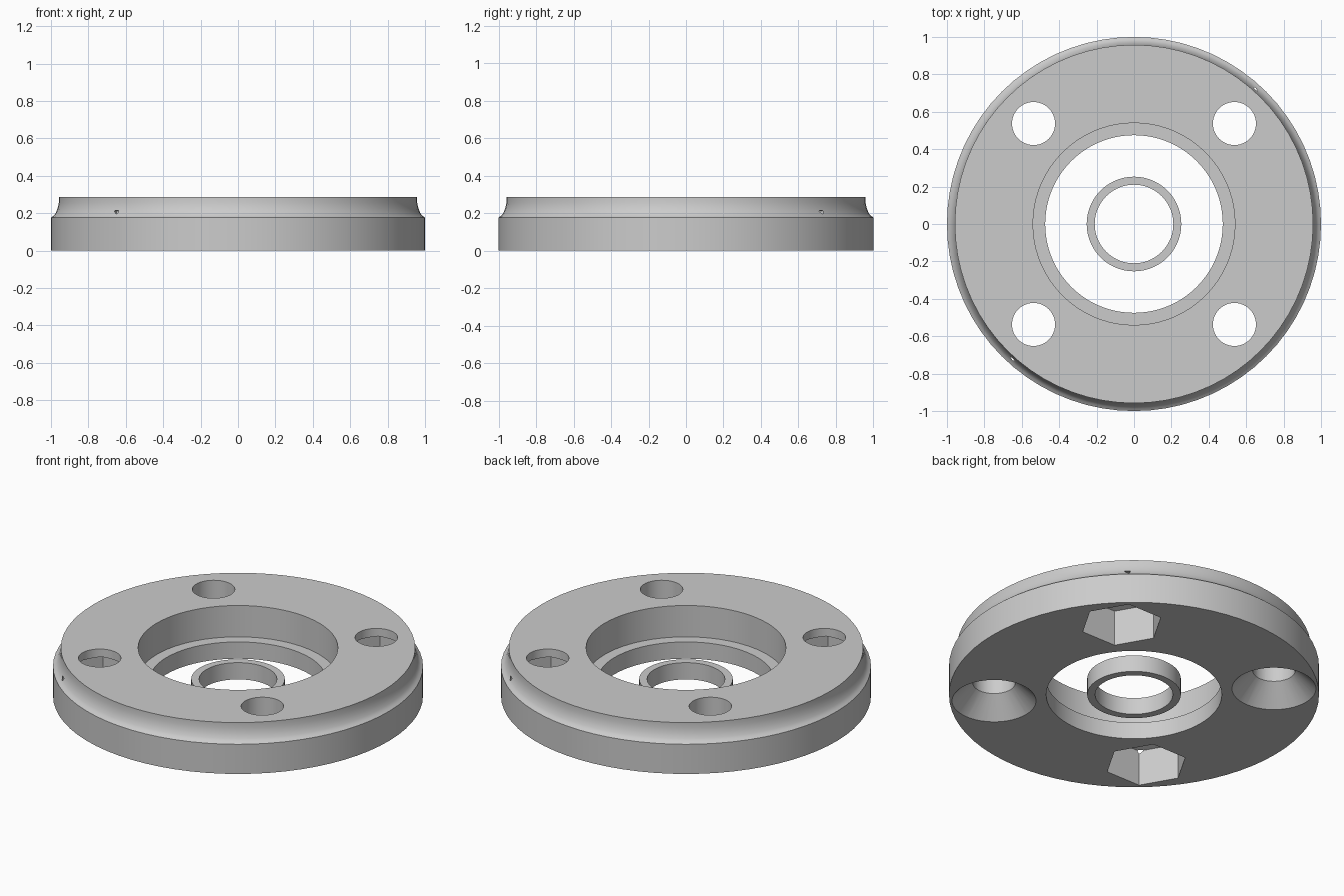
import bpy, bmesh
from math import pi, cos, sin, radians

cube = bpy.data.objects.get("Cube")
if cube:
    bpy.data.objects.remove(cube, do_unlink=True)

SEGMENTS = 72
HOLE = 0.537          # x and y offset of the bolt holes
HOLE_R = 0.115
TOP = 0.287

grey = bpy.data.materials.new("light_grey")
grey.use_nodes = True
colour = (0.6, 0.6, 0.6, 1)
grey.diffuse_color = colour
grey.node_tree.nodes["Principled BSDF"].inputs["Base Color"].default_value = colour


def lathe(name, profile, sides=SEGMENTS, closed=True, at=(0, 0)):
    """Turn a (radius, z) profile about a vertical axis; an open one gets end caps."""
    bm = bmesh.new()
    rings = []
    for r, z in profile:
        rings.append([bm.verts.new((at[0] + r * cos(2 * pi * i / sides),
                                    at[1] + r * sin(2 * pi * i / sides), z))
                      for i in range(sides)])
    pairs = list(zip(rings, rings[1:] + rings[:1]))
    if not closed:
        pairs.pop()
        bm.faces.new(rings[0])
        bm.faces.new(rings[-1])
    for a, b in pairs:
        for i in range(sides):
            j = (i + 1) % sides
            bm.faces.new((a[i], a[j], b[j], b[i]))
    bmesh.ops.recalc_face_normals(bm, faces=bm.faces)
    mesh = bpy.data.meshes.new(name)
    bm.to_mesh(mesh)
    bm.free()
    mesh.materials.append(grey)
    obj = bpy.data.objects.new(name, mesh)
    bpy.context.collection.objects.link(obj)
    return obj


def cut(target, cutter):
    """Subtract the cutter from the target, then discard the cutter."""
    cutter.hide_render = True
    mod = target.modifiers.new("cut", "BOOLEAN")
    mod.operation = "DIFFERENCE"
    mod.solver = "EXACT"
    mod.object = cutter
    bpy.context.view_layer.objects.active = target
    bpy.ops.object.modifier_apply(modifier=mod.name)
    bpy.data.objects.remove(cutter, do_unlink=True)


# Flange body: straight wall, concave shoulder, stepped bore
flange = lathe("flange_body", [
    (0.475, 0), (1, 0), (1, 0.177),
    (0.986, 0.186), (0.975, 0.2), (0.965, 0.225), (0.958, 0.255), (0.958, TOP),
    (0.54, TOP), (0.54, 0.1), (0.475, 0.1)])

# Bolt holes: hexagonal nut pockets on one diagonal, countersinks on the other
for sx in (-1, 1):
    for sy in (-1, 1):
        at = (sx * HOLE, sy * HOLE)
        cut(flange, lathe("hole_cutter", [(HOLE_R, -0.1), (HOLE_R, 0.4)], 48, False, at))
        if sx == sy:
            pocket = [(0.224, -0.1), (0.224, 0.212), (0.08, 0.25)]
            cut(flange, lathe("nut_pocket_cutter", pocket, 6, False, at))
        else:
            cone = [(0.327, -0.1), (0.227, 0), (0.105, 0.122)]
            cut(flange, lathe("countersink_cutter", cone, 48, False, at))

# Loose centre ring
ring = lathe("centre_ring", [(0.21, 0), (0.253, 0), (0.253, 0.1), (0.21, 0.1)])

# Smooth the round walls, keep the edges sharp
for obj in (flange, ring):
    bpy.ops.object.select_all(action="DESELECT")
    obj.select_set(True)
    bpy.context.view_layer.objects.active = obj
    bpy.ops.object.shade_smooth_by_angle(angle=radians(25))
